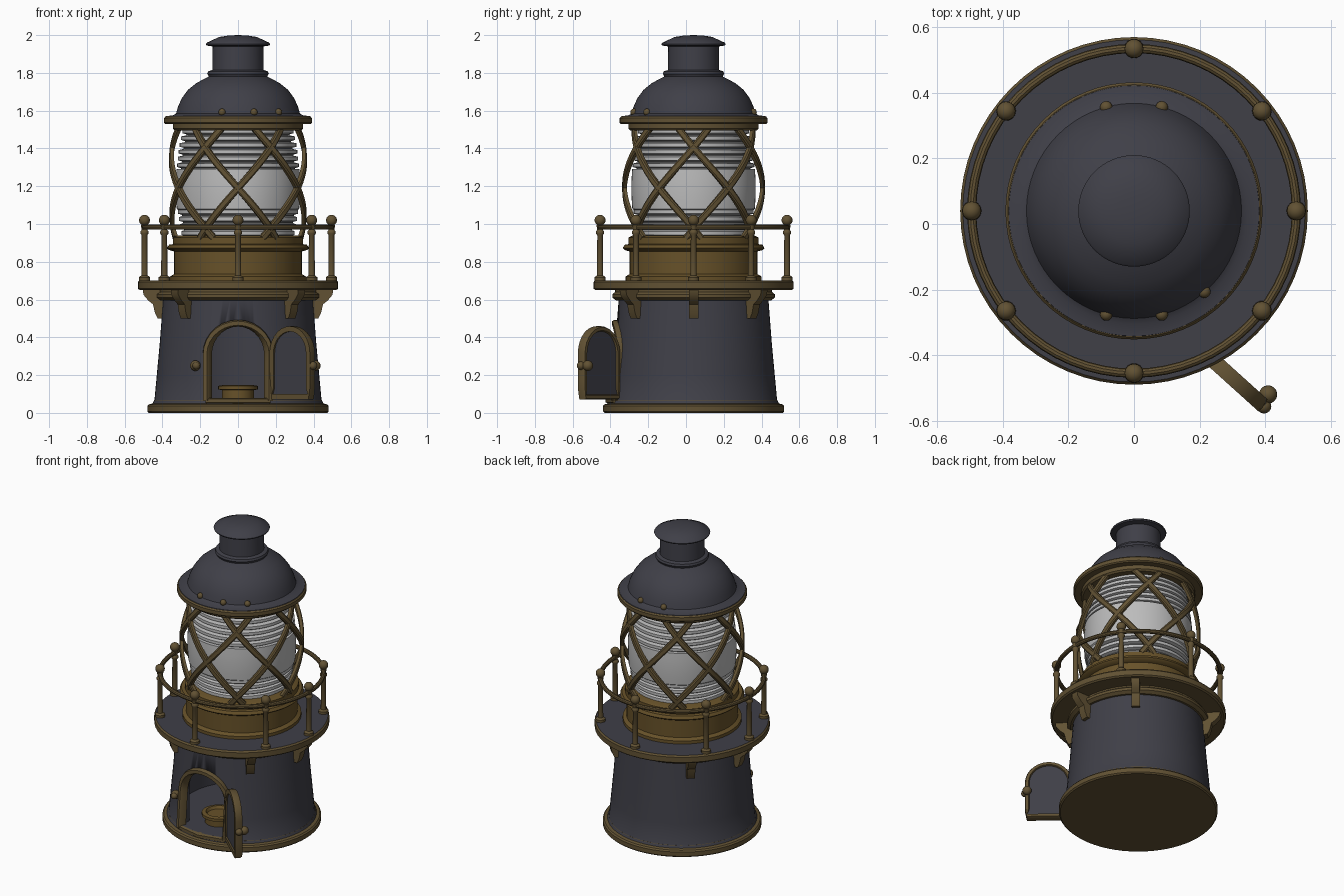
import bpy, bmesh, math
from mathutils import Vector, Matrix

if "Cube" in bpy.data.objects:
    bpy.data.objects.remove(bpy.data.objects["Cube"])

CY = 0.04  # tower axis in y (the open door shifts the centre)
AX = Vector((0, CY, 0))

def mat(name, c):
    m = bpy.data.materials.new(name)
    m.diffuse_color = (*c, 1)
    m.use_nodes = True
    m.node_tree.nodes["Principled BSDF"].inputs["Base Color"].default_value = m.diffuse_color
    return m

DARK = mat("dark blue grey paint", (0.050, 0.050, 0.064))
BRASS = mat("aged brass", (0.120, 0.083, 0.033))
GOLD = mat("warm brass", (0.135, 0.083, 0.022))
GLASS = mat("pale glass", (0.50, 0.50, 0.50))
GROOVE = mat("glass groove", (0.17, 0.17, 0.17))

def finish(bm, name, mats, rule=None, angle=35):
    bmesh.ops.remove_doubles(bm, verts=bm.verts, dist=1e-5)
    bmesh.ops.recalc_face_normals(bm, faces=bm.faces)
    if rule:
        for f in bm.faces:
            f.material_index = rule(f)
    me = bpy.data.meshes.new(name)
    bm.to_mesh(me)
    bm.free()
    ob = bpy.data.objects.new(name, me)
    bpy.context.collection.objects.link(ob)
    for m in mats:
        me.materials.append(m)
    bpy.ops.object.select_all(action='DESELECT')
    ob.select_set(True)
    bpy.context.view_layer.objects.active = ob
    bpy.ops.object.shade_smooth_by_angle(angle=math.radians(angle))
    return ob

def lathe(name, prof, mats, rule=None, at=AX, n=64, closed=False):
    bm = bmesh.new()
    rings = []
    for i in range(n):
        a = 2 * math.pi * i / n
        rings.append([bm.verts.new((at[0] + r * math.cos(a), at[1] + r * math.sin(a), at[2] + z)) for r, z in prof])
    m = len(prof)
    for i in range(n):
        p, q = rings[i], rings[(i + 1) % n]
        for j in range(m if closed else m - 1):
            k = (j + 1) % m
            bm.faces.new((p[j], q[j], q[k], p[k]))
    return finish(bm, name, mats, rule)

def torus(name, R, z, t, m):
    prof = [(R + t * math.cos(a * math.pi / 5), z + t * math.sin(a * math.pi / 5)) for a in range(10)]
    return lathe(name, prof, [m], closed=True)

def ball(name, c, r, m):
    bm = bmesh.new()
    bmesh.ops.create_uvsphere(bm, u_segments=16, v_segments=10, radius=r, matrix=Matrix.Translation(c))
    return finish(bm, name, [m], angle=60)

def prism(name, pts, offset, m):
    """Extrude a flat outline by a vector, centred on the outline."""
    bm = bmesh.new()
    a = [bm.verts.new(Vector(p) - offset / 2) for p in pts]
    b = [bm.verts.new(Vector(p) + offset / 2) for p in pts]
    bm.faces.new(a)
    bm.faces.new(b)
    for i in range(len(a)):
        j = (i + 1) % len(a)
        bm.faces.new((a[i], a[j], b[j], b[i]))
    return finish(bm, name, [m])

def strip(name, pts, normals, w, t, m, closed=False):
    """Sweep a flat bar (width w, thickness t) along points with given normals."""
    bm = bmesh.new()
    rings, n = [], len(pts)
    for i, p in enumerate(pts):
        a = pts[i - 1] if (i or closed) else p
        b = pts[(i + 1) % n] if (i < n - 1 or closed) else p
        nn = normals[i]
        s = (b - a).cross(nn).normalized()
        rings.append([bm.verts.new(p + s * u * w / 2 + nn * v * t / 2)
                      for u, v in ((-1, -1), (1, -1), (1, .5), (.6, 1), (-.6, 1), (-1, .5))])
    for i in range(n if closed else n - 1):
        p, q = rings[i], rings[(i + 1) % n]
        for j in range(6):
            k = (j + 1) % 6
            bm.faces.new((p[j], p[k], q[k], q[j]))
    if not closed:
        bm.faces.new(rings[0])
        bm.faces.new(rings[-1])
    return finish(bm, name, [m])

def arch(hw, z0, zc, cx=0.0, n=14):
    pts = [(cx + hw, z0 + (zc - z0) * i / 5) for i in range(5)]
    pts += [(cx + hw * math.cos(math.pi * i / n), zc + hw * math.sin(math.pi * i / n)) for i in range(n + 1)]
    return pts + [(cx - hw, zc + (z0 - zc) * i / 5) for i in range(1, 6)]

def polar(r, deg, z):  # angle 0 = right, -90 = front
    a = math.radians(deg)
    return Vector((r * math.cos(a), CY + r * math.sin(a), z))

def body_r(z):
    return 0.442 - 0.085 * (z - 0.05)

# plinth and hollow tower body with arched doorway
lathe("plinth", [(0, 0), (.472, 0), (.48, .008), (.48, .036), (.472, .045), (.45, .05), (.445, .065), (0, .065)], [BRASS])
body = lathe("tower_body", [(0, .045), (.455, .045), (.442, .07), (.43, .2), (.415, .36), (.395, .62), (0, .62)], [DARK])
cavity = lathe("cavity_cutter", [(0, .08), (.37, .08), (.36, .57), (0, .57)], [DARK])
door_cut = prism("doorway_cutter", [(x, -.4, z) for x, z in arch(.152, .08, .31)], Vector((0, .4, 0)), DARK)
for c in (cavity, door_cut):
    c.hide_render = True
    md = body.modifiers.new("cut", 'BOOLEAN')
    md.object, md.operation, md.solver = c, 'DIFFERENCE', 'EXACT'
me = bpy.data.meshes.new_from_object(body.evaluated_get(bpy.context.evaluated_depsgraph_get()))
body.modifiers.clear()
body.data = me
for c in (cavity, door_cut):
    bpy.data.objects.remove(c)

# doorway frame wrapped onto the body
fp, fn = [], []
for x, z in arch(.165, .065, .31):
    r = body_r(z)
    fp.append(Vector((x, CY - math.sqrt(r * r - x * x), z)))
    fn.append(Vector((x, fp[-1].y - CY, 0)).normalized())
strip("doorway_frame", fp, fn, .036, .05, BRASS)
strip("door_sill", [fp[-1], Vector((0, CY - .445, .065)), fp[0]], [fn[-1], Vector((0, -1, 0)), fn[0]], .03, .04, BRASS)

# burner inside the doorway
lathe("burner", [(0, 0), (.085, 0), (.085, .045), (.105, .05), (.105, .068), (.08, .072), (.07, .055), (0, .055)],
      [GOLD], at=(0, -.2, .075), n=32)

# open door
hinge = Vector((.185, -.365, 0))
du = Vector((.205, -.185, 0)).normalized()
dn = Vector((-du.y, du.x, 0))
dpts = [hinge + du * u + Vector((0, 0, z)) for u, z in arch(.13, .085, .315, .14)]
prism("door_panel", dpts, dn * .026, DARK)
strip("door_rim", dpts, [dn] * len(dpts), .028, .046, BRASS, closed=True)
ball("door_knob", hinge + du * .27 + dn * .035 + Vector((0, 0, .25)), .028, BRASS)
ball("door_inner_knob", hinge + du * .285 + Vector((0, 0, .25)), .022, BRASS)
for z in (.15, .31):
    lathe("door_hinge", [(0, -.03), (.017, -.03), (.017, .03), (0, .03)], [BRASS], at=(.188, -.368, z), n=12)
ball("door_latch", polar(.438, -90 - 31, .25), .028, BRASS)
ball("door_latch_tip", polar(.455, -90 - 29, .25), .02, BRASS)

# gallery: collar, deck and brackets
lathe("gallery_collar", [(0, .595), (.41, .595), (.43, .61), (.43, .628), (.415, .64), (.415, .66), (0, .66)], [BRASS])
lathe("gallery_deck", [(0, .65), (.52, .65), (.53, .658), (.53, .692), (.522, .702), (.34, .702), (0, .702)], [BRASS, DARK],
      rule=lambda f: int(f.calc_center_median().z > .7))
for a in (0, 48, 132, 180, 228, 312):
    d = polar(1, a, 0) - AX
    prof = [(.385, .655), (.505, .655), (.5, .625), (.475, .595), (.45, .575), (.44, .53), (.425, .5), (.385, .5)]
    prism("bracket", [AX + d * r + Vector((0, 0, z)) for r, z in prof], Vector((-d.y, d.x, 0)) * .05, BRASS)

# railing
for a in (0, 38, 90, 142, 180, 218, 270, 322):
    p = polar(.495, a, 0)
    lathe("railing_post", [(0, .70), (.03, .70), (.03, .718), (.017, .728), (.015, .94), (.022, .95), (.022, .96),
          (.015, .97), (.02, .995), (0, 1.0)], [BRASS], at=p, n=14)
    ball("railing_ball", p + Vector((0, 0, 1.02)), .029, BRASS)
torus("railing_hoop", .495, .983, .014, BRASS)

# lantern pedestal
lathe("lantern_pedestal", [(0, .70), (.36, .70), (.36, .722), (.338, .735), (.338, .855), (.365, .862), (.375, .872),
      (.365, .89), (.345, .893), (.345, .928), (.325, .938), (0, .938)], [GOLD])

# ribbed lens with smooth central band
def glass_r(z):
    return .327 - .40 * (z - 1.19) ** 2

lens = [(0, .93)]
def ribs(z0, z1, n):
    h = (z1 - z0) / n
    for i in range(n):
        z = z0 + h * i
        lens.extend([(glass_r(z) - .022, z), (glass_r(z) - .022, z + h * .16),
                     (glass_r(z) - .001, z + h * .32), (glass_r(z) - .001, z + h * .84)])
ribs(.93, 1.08, 4)
lens += [(glass_r(z) + .002, z) for z in (1.08, 1.12, 1.16, 1.2, 1.24, 1.29)]
ribs(1.29, 1.505, 6)
lens.append((0, 1.505))
def lens_rule(f):
    c = f.calc_center_median()
    return int(math.hypot(c.x, c.y - CY) < glass_r(c.z) - .018)
lathe("lens", lens, [GLASS, GROOVE], rule=lens_rule)

# lattice cage: crossing bars, six each way
def cage_r(z):
    return .366 - .42 * (z - 1.2) ** 2
for k in range(6):
    for s in (-1, 1):
        zs = [.925 + .59 * i / 20 for i in range(21)]
        angs = [-90 + 60 * k + s * (z - 1.19) / .215 * 30 for z in zs]
        pts = [polar(cage_r(z), a, z) for a, z in zip(angs, zs)]
        nrm = [polar(1, a, 0) - AX for a in angs]
        strip("cage_bar", pts, nrm, .036, .024, BRASS)

# eave ring and roof
lathe("eave_ring", [(0, 1.495), (.335, 1.495), (.345, 1.505), (.345, 1.53), (.385, 1.53), (.392, 1.537), (.392, 1.56),
      (.385, 1.568), (0, 1.568)], [BRASS])
lathe("roof", [(0, 1.56), (.384, 1.56), (.382, 1.571), (.345, 1.575), (.328, 1.585), (.318, 1.62), (.298, 1.665), (.265, 1.71),
      (.222, 1.745), (.18, 1.768), (.155, 1.78), (.158, 1.788), (.163, 1.795), (.158, 1.808), (.136, 1.815), (.134, 1.94),
      (.167, 1.945), (.17, 1.952), (.165, 1.96), (.10, 1.99), (.05, 1.998), (0, 2.0)], [DARK])
for a in (-105, -75, -49, 75, 105):
    ball("roof_bolt", polar(.327, a, 1.592), .019, BRASS)
